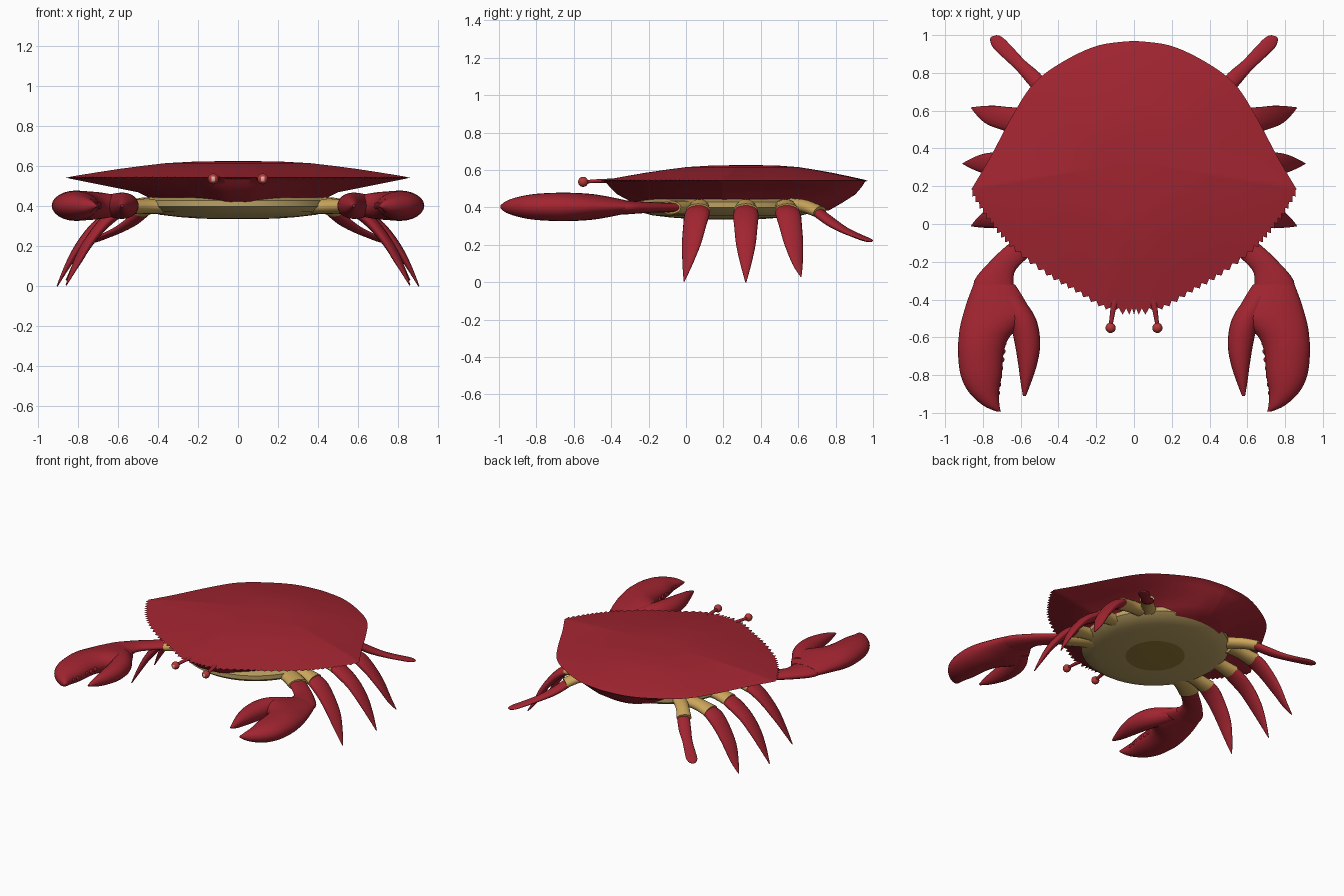
import bpy, bmesh, math
from mathutils import Vector

if "Cube" in bpy.data.objects:
    bpy.data.objects.remove(bpy.data.objects["Cube"])


def material(name, rgb):
    m = bpy.data.materials.new(name)
    m.diffuse_color = (*rgb, 1)
    m.use_nodes = True
    m.node_tree.nodes["Principled BSDF"].inputs["Base Color"].default_value = m.diffuse_color
    return m


RED = material("shell red", (0.36, 0.018, 0.030))
TAN = material("joint tan", (0.60, 0.38, 0.105))
BELLY = material("belly tan", (0.50, 0.36, 0.125))
PATCH = material("belly brown", (0.30, 0.205, 0.04))
EYE = material("eye red", (0.46, 0.04, 0.04))
GLINT = material("eye pale pink", (0.85, 0.45, 0.38))


def finish(bm, name, mats, mirror=False, angle=40):
    bmesh.ops.recalc_face_normals(bm, faces=bm.faces)
    me = bpy.data.meshes.new(name)
    bm.to_mesh(me)
    bm.free()
    for m in mats:
        me.materials.append(m)
    for p in me.polygons:
        p.use_smooth = True
    me.set_sharp_from_angle(angle=math.radians(angle))
    ob = bpy.data.objects.new(name, me)
    bpy.context.collection.objects.link(ob)
    if mirror:
        ob.modifiers.new("mirror", 'MIRROR').use_mirror_merge = False
    return ob


def loft(bm, rings):
    """Skin closed rings together and cap both ends."""
    vs = [[bm.verts.new(p) for p in r] for r in rings]
    n = len(vs[0])
    for a, b in zip(vs, vs[1:]):
        for i in range(n):
            j = (i + 1) % n
            bm.faces.new((a[i], a[j], b[j], b[i]))
    for end in (vs[0], vs[-1]):
        c = bm.verts.new(sum((v.co for v in end), Vector()) / n)
        for i in range(n):
            bm.faces.new((end[i], end[(i + 1) % n], c))


def spline(rows, steps):
    """Catmull-Rom through rows of numbers."""
    rows = [Vector(r) for r in rows]
    out = []
    for i in range(len(rows) - 1):
        p0, p1, p2 = rows[max(i - 1, 0)], rows[i], rows[i + 1]
        p3 = rows[min(i + 2, len(rows) - 1)]
        for k in range(steps):
            t = k / steps
            out.append(0.5 * (2 * p1 + (p2 - p0) * t
                              + (2 * p0 - 5 * p1 + 4 * p2 - p3) * t * t
                              + (3 * p1 - 3 * p2 + p3 - p0) * t ** 3))
    return out + [rows[-1]]


def tube(bm, rows, fixed=False, sides=16, steps=4):
    """Elliptical tube; each row is x, y, z, half width, half thickness."""
    rows = spline(rows, steps)
    pts = [Vector(r[:3]) for r in rows]
    rings = []
    for i, r in enumerate(rows):
        if fixed:
            wide, up = Vector((1, 0, 0)), Vector((0, 0, 1))
        else:
            t = (pts[min(i + 1, len(pts) - 1)] - pts[max(i - 1, 0)]).normalized()
            wide = Vector((-t.y, t.x, 0)).normalized()
            up = t.cross(wide)
        w, h = max(r[3], .002), max(r[4], .002)
        rings.append([pts[i] + wide * w * math.cos(a) + up * h * math.sin(a)
                      for a in (2 * math.pi * k / sides for k in range(sides))])
    loft(bm, rings)


def limb(name, rows, mat, **kw):
    bm = bmesh.new()
    tube(bm, rows, **kw)
    return finish(bm, name, [mat], mirror=True, angle=60)


# Carapace outline: smooth rear arc, then saw-toothed front edge
rear = spline([(0, .97), (.19, .945), (.375, .86), (.53, .745),
               (.64, .58), (.76, .355), (.86, .185)], 5)
front = spline([(.86, .185), (.79, .07), (.715, -.03), (.62, -.13), (.455, -.255),
                (.3, -.345), (.14, -.435), (0, -.445)], 8)[1:]
half = rear + front
first_tooth = len(rear)
base, toothed = [], []
for i, p in enumerate(half):
    q = p.copy()
    if i >= first_tooth and (i - first_tooth) % 2 == 1:
        size = .035 if p.x < .1 else .02
        q += Vector((.5 if p.x > .1 else 0, -1)).normalized() * size
    base.append(p)
    toothed.append(q)
mirror_half = lambda pts: pts + [Vector((-p.x, p.y)) for p in pts[-2:0:-1]]
base, toothed = mirror_half(base), mirror_half(toothed)
CY = .33


def shell_ring(sx, sy, z, pts=base):
    return [(p.x * sx, CY + (p.y - CY) * sy, z) for p in pts]


bm = bmesh.new()
loft(bm, [shell_ring(s, s, z) for s, z in
          ((.1, .626), (.25, .624), (.42, .616), (.55, .603), (.7, .586), (.85, .566), (.97, .549))]
     + [shell_ring(1, 1, .543, toothed)]
     + [shell_ring(*r) for r in
        ((.97, .98, .537), (.8, .95, .508), (.58, .9, .47), (.48, .79, .425), (.42, .68, .385))])
finish(bm, "carapace", [RED])

# Belly plate with a brown centre patch
bm = bmesh.new()
N = 48
loft(bm, [[(.49 * s * math.cos(a), .22 + .5 * s * math.sin(a), z)
           for a in (2 * math.pi * k / N for k in range(N))]
          for s, z in ((.9, .445), (1, .43), (1, .40), (.93, .375), (.8, .358),
                       (.6, .346), (.4, .339), (.2, .336))])
for f in bm.faces:
    c = f.calc_center_median()
    f.material_index = int(c.z < .342)
finish(bm, "belly", [BELLY, PATCH])

# Walking legs: y at root, y at tip, x at tip, z at tip
for i, (y0, y1, xt, zt) in enumerate(((.075, -.01, .86, .005), (.32, .32, .905, 0), (.53, .615, .86, .03))):
    y = lambda t: y0 + (y1 - y0) * t
    k = (xt - .5) / .4
    X = lambda x: .5 + (x - .5) * k
    limb(f"walking_leg_joint_{i + 1}",
         [(.38, y0, .41, .055, .036), (.48, y(.05), .405, .052, .038), (.58, y(.12), .385, .066, .036)],
         TAN)
    limb(f"walking_leg_{i + 1}",
         [(.56, y(.1), .388, .06, .030), (.62, y(.2), .36, .068, .032), (X(.71), y(.35), .295, .062, .028),
          (X(.79), y(.55), .20, .052, .022), (X(.85), y(.78), .10, .030, .014), (xt, y1, zt, .003, .003)],
         RED)

# Rear swimming legs
limb("swimming_leg_joint",
     [(.34, .56, .415, .05, .035), (.42, .64, .405, .045, .035), (.485, .715, .375, .05, .032)], TAN)
limb("swimming_leg",
     [(.46, .69, .385, .042, .026), (.53, .77, .325, .042, .024), (.60, .84, .282, .034, .018),
      (.67, .91, .25, .037, .013), (.72, .96, .23, .037, .011), (.745, .985, .222, .022, .008),
      (.75, .993, .22, .004, .004)], RED)

# Claw arms
limb("claw_arm_joint",
     [(.34, .03, .40, .07, .035), (.45, -.02, .40, .065, .038), (.55, -.085, .40, .07, .036)], TAN)
limb("claw_arm",
     [(.52, -.06, .40, .06, .026), (.6, -.13, .40, .06, .026), (.69, -.22, .40, .068, .03),
      (.74, -.33, .40, .11, .038), (.74, -.38, .40, .1, .04)], RED)


# Claws, given as inner x, outer x, y, half thickness
def claw_rows(rows):
    return [((a + b) / 2, y, .403, (b - a) / 2, h) for a, b, y, h in rows]


bm = bmesh.new()
tube(bm, claw_rows([(.63, .85, -.32, .035), (.58, .88, -.40, .052), (.545, .905, -.48, .066),
                    (.60, .92, -.54, .072), (.66, .928, -.60, .075), (.69, .932, -.68, .076),
                    (.70, .918, -.80, .07), (.715, .875, -.89, .055), (.712, .80, -.96, .032),
                    (.705, .73, -.992, .008)]), fixed=True, sides=24)
tube(bm, claw_rows([(.60, .72, -.38, .045), (.535, .68, -.47, .062), (.505, .65, -.55, .066),
                    (.497, .628, -.65, .06), (.515, .612, -.75, .048), (.545, .60, -.84, .03),
                    (.572, .588, -.91, .006)]), fixed=True, sides=20)
finish(bm, "claw", [RED], mirror=True, angle=60)

# Blunt teeth on the inner edge of the big finger
bm = bmesh.new()
for k in range(7):
    y = -.63 - .044 * k
    v = bmesh.ops.create_icosphere(bm, subdivisions=2, radius=.02 - .001 * k)["verts"]
    bmesh.ops.translate(bm, verts=v, vec=(.695 + .0045 * k, y, .403))
finish(bm, "claw_teeth", [RED], mirror=True)

# Eyes on stalks
limb("eye_stalk", [(.10, -.40, .542, .02, .012), (.112, -.46, .542, .014, .010),
                   (.124, -.54, .537, .010, .009)], RED)
bm = bmesh.new()
bmesh.ops.create_uvsphere(bm, u_segments=20, v_segments=14, radius=.027)
for f in bm.faces:
    c = f.calc_center_median()
    f.material_index = int(c.y < 0 and abs(c.x) < .008 and abs(c.z) < .011)
bmesh.ops.translate(bm, verts=bm.verts, vec=(.124, -.55, .537))
finish(bm, "eye", [EYE, GLINT], mirror=True)
